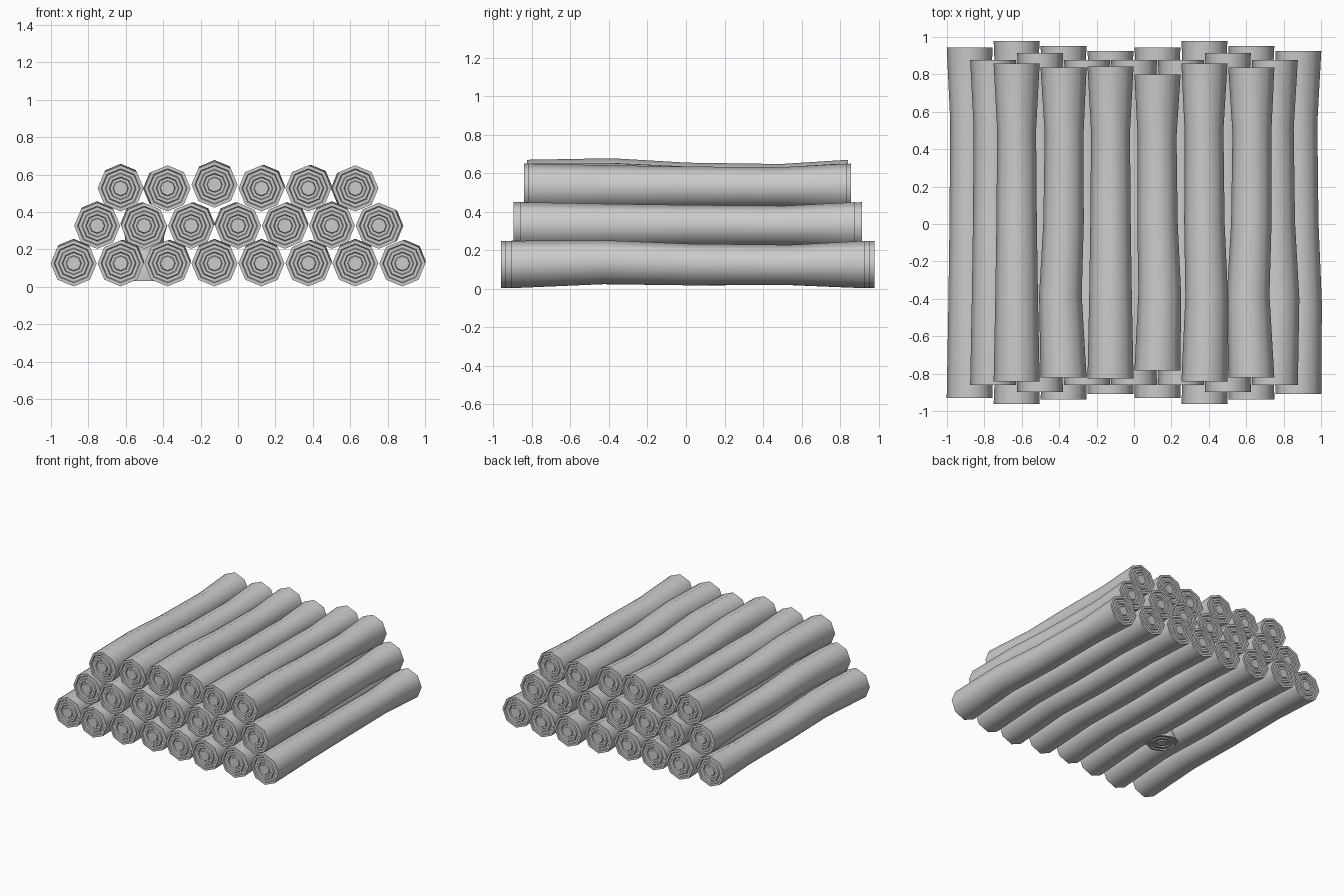
import bpy
import bmesh
from math import sin, cos, radians, tau
from mathutils import Vector, Matrix

cube = bpy.data.objects.get("Cube")
if cube:
    bpy.data.objects.remove(cube, do_unlink=True)

SIDES = 8
RADIUS = 0.123

# Single plain grey timber colour
timber = bpy.data.materials.new("timber_grey")
timber.use_nodes = True
grey = (0.6, 0.6, 0.6, 1)
timber.diffuse_color = grey
timber.node_tree.nodes["Principled BSDF"].inputs["Base Color"].default_value = grey

# Bowed body: position along the log, sideways bend, radius
BODY = [(-1, 0, RADIUS), (-0.47, 0.017, 0.114), (0, 0, 0.108),
        (0.58, -0.003, 0.104), (1, 0, RADIUS)]
# Growth rings on each end: radius, depth
END = [(0.105, 0), (0.1, 0.008), (0.083, 0.008), (0.078, 0),
       (0.062, 0), (0.057, 0.008), (0.042, 0.008), (0.038, 0)]


def make_log(name, half, matrix, bend=90):
    """Octagonal log along local y, bowed towards the bend angle."""
    stations = [(-half + d, 0, r) for r, d in reversed(END)]
    stations += [(t * half, b, r) for t, b, r in BODY]
    stations += [(half - d, 0, r) for r, d in END]
    a0 = radians(bend)
    bm = bmesh.new()
    rings = []
    for y, b, r in stations:
        rings.append([bm.verts.new((b * cos(a0) + r * cos(a0 + tau * i / SIDES), y,
                                    b * sin(a0) + r * sin(a0 + tau * i / SIDES)))
                      for i in range(SIDES)])
    for lower, upper in zip(rings, rings[1:]):
        for i in range(SIDES):
            j = (i + 1) % SIDES
            bm.faces.new((lower[i], lower[j], upper[j], upper[i]))
    bm.faces.new(rings[0])
    bm.faces.new(rings[-1])
    bmesh.ops.recalc_face_normals(bm, faces=bm.faces)

    # Smooth bark with crisp end rims and rings
    for face in bm.faces:
        face.smooth = True
    for edge in bm.edges:
        if edge.calc_face_angle(0) > radians(50):
            edge.smooth = False
    mesh = bpy.data.meshes.new(name)
    bm.to_mesh(mesh)
    bm.free()
    mesh.materials.append(timber)
    log = bpy.data.objects.new(name, mesh)
    log.matrix_world = matrix
    bpy.context.collection.objects.link(log)


# Rows: centre height, then half length and bend direction of each log
ROWS = {
    "bottom": (0.125, [(0.937, 90), (0.97, 45), (0.945, 45), (0.918, 90),
                       (0.937, 90), (0.97, 45), (0.945, 90), (0.918, 45)]),
    "middle": (0.326, [(0.87, 90), (0.905, 135), (0.87, 45), (0.87, 135),
                       (0.87, 45), (0.905, 90), (0.87, 0)]),
    "top": (0.526, [(0.85, 90), (0.828, 180), (0.833, 90),
                    (0.79, 45), (0.85, 45), (0.828, 180)]),
}
SPACING = 0.251
for row, (z, logs) in ROWS.items():
    for i, (half, bend) in enumerate(logs):
        x = (i - (len(logs) - 1) / 2) * SPACING
        lift = 0.02 if row == "top" and i == 2 else 0
        place = Matrix.Translation(Vector((x, 0.008, z + lift)))
        make_log(f"{row}_log_{i + 1}", half, place, bend)

# Short upright stub wedged between two bottom logs
upright = Matrix.Translation(Vector((-0.5, -0.27, 0.18))) @ Matrix.Rotation(radians(90), 4, "X")
make_log("upright_stub", 0.15, upright)
